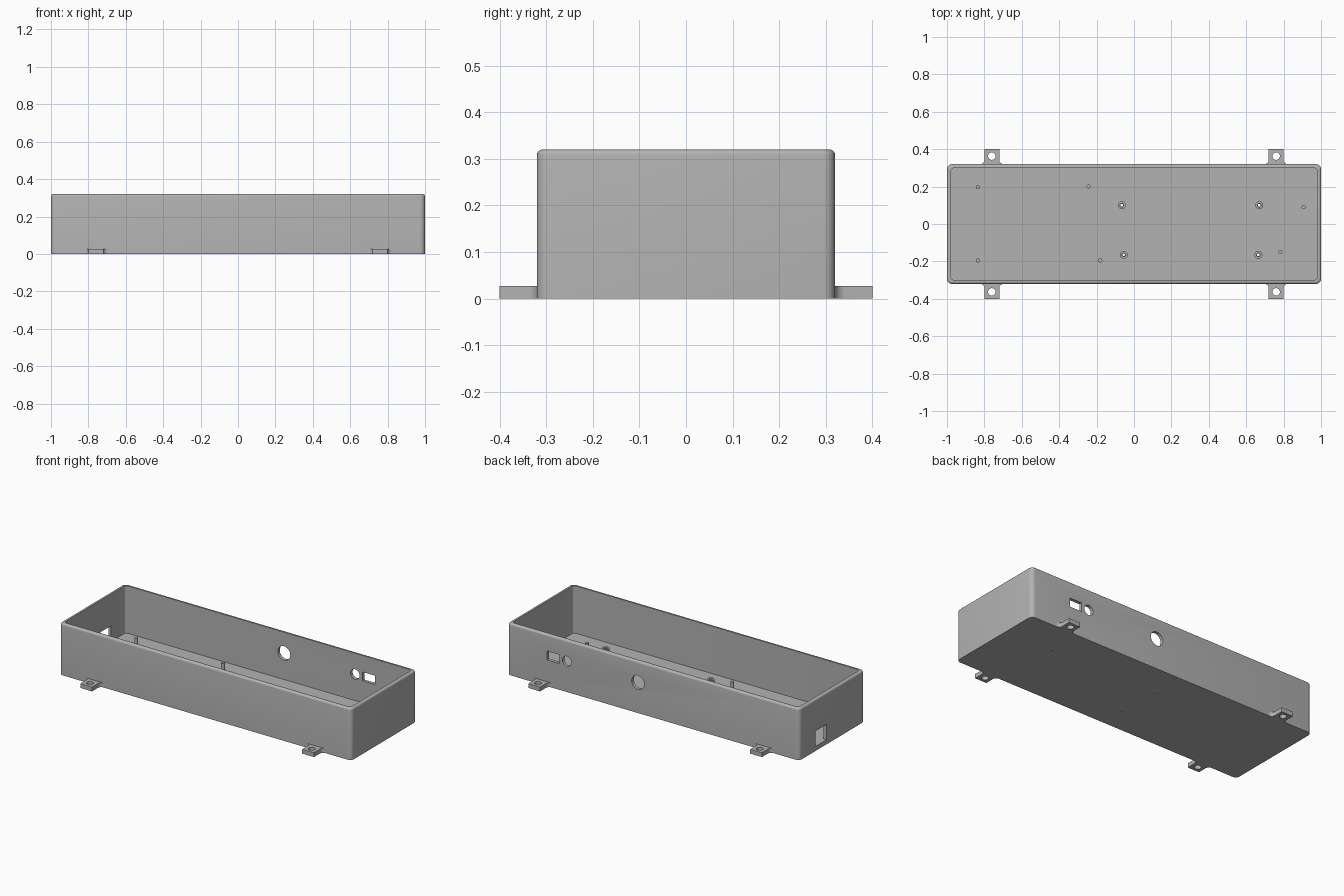
import bpy, bmesh
from math import sin, cos, pi
from mathutils import Matrix, Vector

cube = bpy.data.objects.get("Cube")
if cube:
    bpy.data.objects.remove(cube, do_unlink=True)

grey = bpy.data.materials.new("plain grey")
grey.use_nodes = True
GREY = (0.45, 0.45, 0.45, 1)
grey.diffuse_color = GREY
grey.node_tree.nodes["Principled BSDF"].inputs["Base Color"].default_value = GREY

FLOOR = 0.027
HX, HY, HEIGHT, WALL, RIM = 1.0, 0.32, 0.32, 0.02, 0.012


def make_object(name, bm):
    bmesh.ops.recalc_face_normals(bm, faces=bm.faces)
    mesh = bpy.data.meshes.new(name)
    bm.to_mesh(mesh)
    bm.free()
    mesh.materials.append(grey)
    obj = bpy.data.objects.new(name, mesh)
    bpy.context.collection.objects.link(obj)
    return obj


def cylinder(name, x, y, z0, z1, r, turn=None, sides=32):
    bm = bmesh.new()
    bmesh.ops.create_cone(bm, cap_ends=True, segments=sides, radius1=r, radius2=r, depth=z1 - z0)
    if turn:
        bm.transform(turn)
    bm.transform(Matrix.Translation((x, y, (z0 + z1) / 2)))
    return make_object(name, bm)


def box(name, centre, size):
    bm = bmesh.new()
    bmesh.ops.create_cube(bm, size=1)
    bm.transform(Matrix.Translation(centre) @ Matrix.Diagonal((*size, 1)))
    return make_object(name, bm)


def cut(obj, cutters):
    """Subtract the cutters, keep the result, remove the cutters."""
    for c in cutters:
        mod = obj.modifiers.new("cut", 'BOOLEAN')
        mod.operation, mod.solver, mod.object = 'DIFFERENCE', 'EXACT', c
    bpy.context.view_layer.update()
    result = obj.evaluated_get(bpy.context.evaluated_depsgraph_get())
    mesh = bpy.data.meshes.new_from_object(result)
    obj.modifiers.clear()
    obj.data = mesh
    for c in cutters:
        bpy.data.objects.remove(c, do_unlink=True)


def rounded_rect(hx, hy, r, steps=6):
    pts = []
    for q, (sx, sy) in enumerate([(1, 1), (-1, 1), (-1, -1), (1, -1)]):
        for i in range(steps + 1):
            a = (q + i / steps) * pi / 2
            pts.append((sx * (hx - r) + r * cos(a), sy * (hy - r) + r * sin(a)))
    return pts


# Open tray: rounded loops up the outside, over the rim and down the inside
levels = [(0, 0)]
for i in range(6):
    a = i / 5 * pi / 2
    levels.append((RIM * (1 - cos(a)), HEIGHT - RIM + RIM * sin(a)))
levels += [(WALL, HEIGHT), (WALL, FLOOR)]
bm = bmesh.new()
loops = []
for inset, z in levels:
    outline = rounded_rect(HX - inset, HY - inset, max(0.026 - inset * 0.3, 0.01))
    loops.append([bm.verts.new((x, y, z)) for x, y in outline])
for low, high in zip(loops, loops[1:]):
    for i in range(len(low)):
        j = (i + 1) % len(low)
        bm.faces.new((low[i], low[j], high[j], high[i]))
bm.faces.new(loops[0])
bm.faces.new(loops[-1])
tray = make_object("tray", bm)

# Openings in the back and right walls, screw holes in the floor
standoffs = [(-0.065, 0.1), (0.67, 0.1), (-0.055, -0.165), (0.665, -0.165)]
along_y = Matrix.Rotation(pi / 2, 4, 'X')
cutters = [
    box("back_slot", (0.685, HY, 0.19), (0.085, 0.1, 0.055)),
    cylinder("small_port", 0.592, HY, 0.14, 0.24, 0.031, along_y),
    cylinder("large_port", 0.105, HY, 0.14, 0.24, 0.043, along_y),
    box("side_slot", (-HX, 0.107, 0.076), (0.1, 0.105, 0.095)),
]
cutters += [cylinder("floor_drill", x, y, -0.05, 0.1, 0.007, sides=16) for x, y in standoffs]
cut(tray, cutters)

# Hollow standoffs
parts = [tray]
for n, (x, y) in enumerate(standoffs):
    post = cylinder(f"standoff_{n + 1}", x, y, FLOOR - 0.005, 0.068, 0.021)
    cut(post, [cylinder("post_drill", x, y, -0.05, 0.1, 0.01, sides=24)])
    parts.append(post)

# Locating pins
pins = [(-0.835, 0.197), (-0.835, -0.195), (-0.243, 0.2),
        (-0.18, -0.195), (0.907, 0.09), (0.782, -0.15)]
for n, (x, y) in enumerate(pins):
    parts.append(cylinder(f"pin_{n + 1}", x, y, FLOOR - 0.005, 0.075, 0.011, sides=24))

# Mounting tabs with filleted roots
FILLET, HALF = 0.022, 0.04
side = [(HALF, 0.4)]
for i in range(7):
    a = i / 6 * pi / 2
    side.append((HALF + FILLET * (1 - cos(a)), HY + FILLET * (1 - sin(a))))
side.append((HALF + FILLET, HY - 0.01))
outline = side + [(-x, y) for x, y in reversed(side)]
for sx, xname in ((1, "left"), (-1, "right")):
    for sy, yname in ((1, "back"), (-1, "front")):
        bm = bmesh.new()
        face = bm.faces.new([bm.verts.new((sx * 0.76 + x, sy * y, 0)) for x, y in outline])
        top = bmesh.ops.extrude_face_region(bm, geom=[face])["geom"]
        bmesh.ops.translate(bm, vec=Vector((0, 0, FLOOR)),
                            verts=[v for v in top if isinstance(v, bmesh.types.BMVert)])
        tab = make_object(f"{yname}_{xname}_tab", bm)
        cut(tab, [cylinder("tab_drill", sx * 0.76, sy * 0.363, -0.05, 0.1, 0.02)])
        parts.append(tab)

# Smooth the rounded surfaces, keep the edges sharp
bpy.ops.object.select_all(action='DESELECT')
for obj in parts:
    obj.select_set(True)
bpy.context.view_layer.objects.active = tray
bpy.ops.object.shade_smooth_by_angle(angle=pi / 6)
